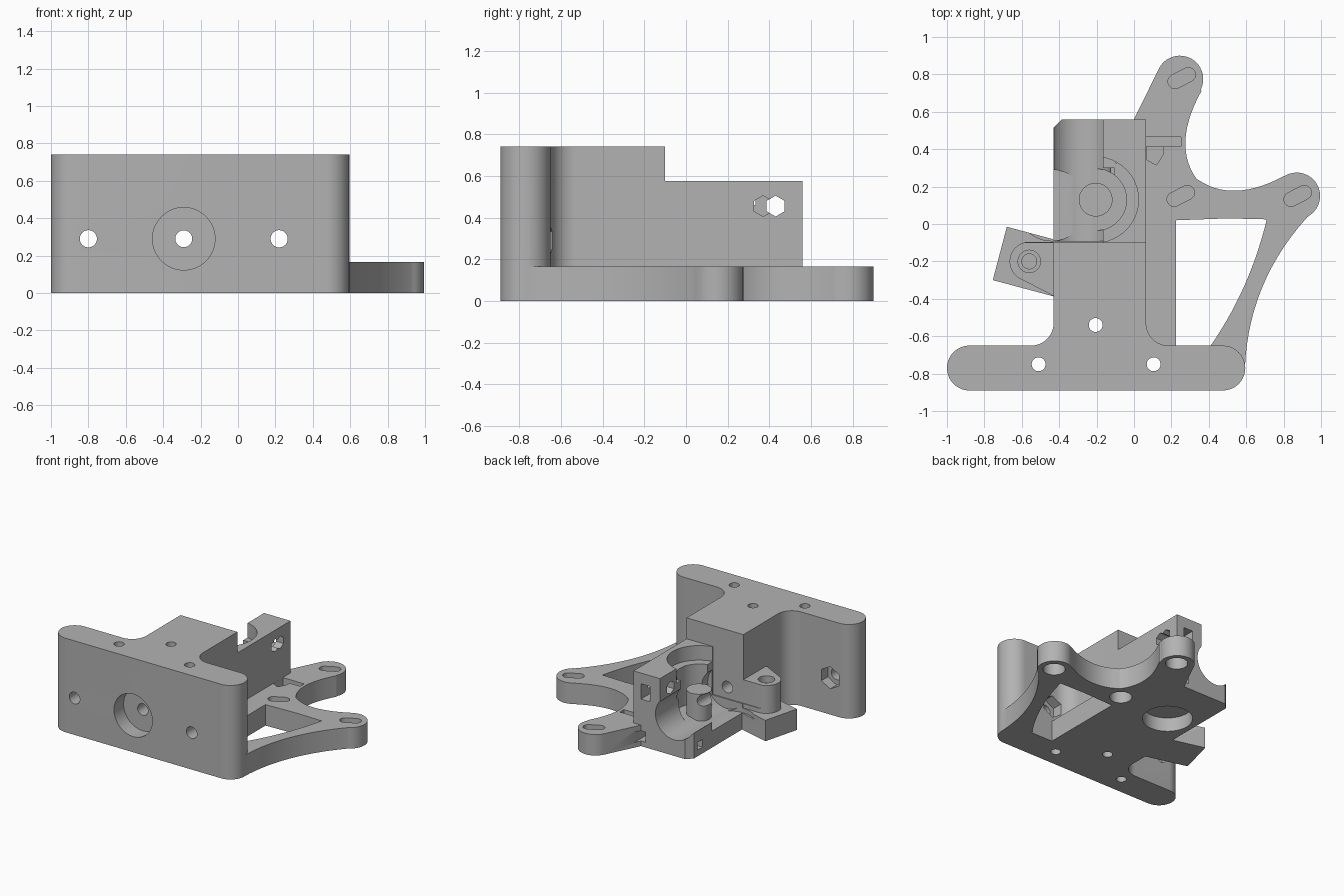
import bpy, bmesh, math
from mathutils import Matrix, Vector

cube = bpy.data.objects.get("Cube")
if cube:
    bpy.data.objects.remove(cube, do_unlink=True)

grey = bpy.data.materials.new("plain grey")
grey.use_nodes = True
grey.diffuse_color = (0.45, 0.45, 0.45, 1)
grey.node_tree.nodes["Principled BSDF"].inputs["Base Color"].default_value = (0.45, 0.45, 0.45, 1)


def finish(name, bm):
    bmesh.ops.recalc_face_normals(bm, faces=bm.faces)
    mesh = bpy.data.meshes.new(name)
    bm.to_mesh(mesh)
    bm.free()
    mesh.materials.append(grey)
    ob = bpy.data.objects.new(name, mesh)
    bpy.context.collection.objects.link(ob)
    return ob


def prism(name, pts, z0, z1):
    bm = bmesh.new()
    face = bm.faces.new([bm.verts.new((x, y, z0)) for x, y in pts])
    ext = bmesh.ops.extrude_face_region(bm, geom=[face])
    verts = [g for g in ext["geom"] if isinstance(g, bmesh.types.BMVert)]
    bmesh.ops.translate(bm, verts=verts, vec=(0, 0, z1 - z0))
    return finish(name, bm)


def box(name, x0, x1, y0, y1, z0, z1):
    return prism(name, [(x0, y0), (x1, y0), (x1, y1), (x0, y1)], z0, z1)


def rod(name, start, end, r, sides=40):
    a, b = Vector(start), Vector(end)
    bm = bmesh.new()
    turn = (b - a).to_track_quat("Z", "Y").to_matrix().to_4x4()
    bmesh.ops.create_cone(bm, cap_ends=True, segments=sides, radius1=r, radius2=r,
                          depth=(b - a).length,
                          matrix=Matrix.Translation((a + b) / 2) @ turn)
    return finish(name, bm)


def arc(cx, cy, r, a0, a1, n=20):
    angles = [math.radians(a0 + (a1 - a0) * i / n) for i in range(n + 1)]
    return [(cx + r * math.cos(a), cy + r * math.sin(a)) for a in angles]


def bow(p, mid, q, n=14):
    """Parabolic curve through three points."""
    out = []
    for i in range(n + 1):
        t = i / n
        w = ((1 - t) * (1 - 2 * t), 4 * t * (1 - t), t * (2 * t - 1))
        out.append(tuple(w[0] * p[k] + w[1] * mid[k] + w[2] * q[k] for k in (0, 1)))
    return out


def combine(target, others, operation):
    for other in others:
        mod = target.modifiers.new(operation, "BOOLEAN")
        mod.operation, mod.solver, mod.object = operation, "EXACT", other
    bpy.context.view_layer.update()
    graph = bpy.context.evaluated_depsgraph_get()
    mesh = bpy.data.meshes.new_from_object(target.evaluated_get(graph))
    target.modifiers.clear()
    target.data = mesh
    for other in others:
        bpy.data.objects.remove(other, do_unlink=True)


FLOOR, STEP, TOP = 0.165, 0.575, 0.74

# Tall T-shaped mounting block with rounded ends and fillets
tee = (arc(-0.88, -0.77, 0.12, -90, -270) + arc(-0.55, -0.53, 0.12, -90, 0)
       + [(-0.43, -0.1), (0.065, -0.1)]
       + arc(0.185, -0.53, 0.12, 180, 270) + arc(0.475, -0.77, 0.12, 90, -90))
body = prism("extruder_body", tee, 0, TOP)

# Low motor plate with two rounded arms
plate = ([(-0.2, -0.8), (-0.2, 0.56), (0, 0.56)] + arc(0.245, 0.775, 0.125, 155, -25)
         + bow((0.36, 0.71), (0.275, 0.45), (0.335, 0.24))
         + bow((0.345, 0.235), (0.55, 0.178), (0.8, 0.255))
         + arc(0.87, 0.15, 0.125, 118, -60)
         + bow((0.925, 0.035), (0.685, -0.34), (0.593, -0.77)) + [(0.4, -0.8)])
motor_plate = prism("motor_plate", plate, 0, FLOOR)
strip = box("plate_strip", 0, 0.225, -0.7, 0.2, 0, FLOOR)

# Drive housing behind the block, one corner chamfered
housing = prism("drive_housing", [(-0.43, -0.2), (0.065, -0.2), (0.065, 0.56),
                                  (-0.385, 0.56), (-0.43, 0.515)], 0, STEP)

# Tilted idler block with a rounded boss on it
idler = prism("idler_block", [(-0.68, -0.015), (-0.755, -0.3), (-0.4, -0.395), (-0.4, -0.09)], 0, FLOOR)
boss = prism("idler_boss", arc(-0.56, -0.2, 0.105, 90, 240) + [(-0.4, -0.4), (-0.4, -0.095)], 0.1, 0.385)
combine(body, [motor_plate, strip, housing, idler, boss], "UNION")

cuts = []
# Plate window
cuts.append(prism("window", [(0.225, 0.02), (0.5, 0.03)]
                  + bow((0.71, 0.025), (0.59, -0.33), (0.41, -0.65)) + [(0.225, -0.65)], -0.1, 0.3))

# Open side, gear bores and filament trough of the housing
cuts.append(box("open_side", -0.6, -0.165, -0.1, 0.7, 0.2, 0.7))
cuts.append(rod("upper_bore", (-0.205, 0.13, 0.46), (-0.205, 0.13, 0.7), 0.229, 64))
cuts.append(rod("lower_bore", (-0.205, 0.13, 0.15), (-0.205, 0.13, 0.5), 0.165, 64))
cuts.append(box("bore_pocket", -0.2, -0.105, 0.17, 0.3, 0.3, 0.5))
cuts.append(rod("trough", (-0.29, -0.09, 0.29), (-0.29, 0.7, 0.29), 0.164, 64))
cuts.append(rod("idler_bore", (-0.44, 0.1, 0.13), (-0.44, 0.1, 0.4), 0.19, 48))
cuts.append(rod("motor_recess", (-0.205, 0.13, -0.1), (-0.205, 0.13, 0.11), 0.18, 64))

# Front counterbore, filament path and two bolts with nut pockets
cuts.append(rod("counterbore", (-0.29, -1, 0.29), (-0.29, -0.77, 0.29), 0.167, 64))
cuts.append(rod("filament_path", (-0.29, -0.9, 0.29), (-0.29, 0, 0.29), 0.045))
for x in (-0.8, 0.22):
    cuts.append(rod("bolt_hole", (x, -1, 0.29), (x, -0.5, 0.29), 0.046))
    cuts.append(rod("nut_pocket", (x, -0.73, 0.29), (x, -0.52, 0.29), 0.088, 6))

# Vertical bolt holes
for x, y in ((-0.51, -0.75), (0.105, -0.75), (-0.205, -0.54)):
    cuts.append(rod("vertical_hole", (x, y, -0.1), (x, y, 0.9), 0.037))

# Slanted motor slots above, round recesses below
for x, y in ((0.255, 0.78), (0.25, 0.15), (0.875, 0.15)):
    c, s = math.cos(math.radians(27)), math.sin(math.radians(27))
    slot = (arc(x + 0.04 * c, y + 0.04 * s, 0.038, -63, 117, 10)
            + arc(x - 0.04 * c, y - 0.04 * s, 0.038, 117, 297, 10))
    cuts.append(prism("motor_slot", slot, 0.12, 0.3))
    cuts.append(rod("screw_recess", (x, y, -0.1), (x, y, 0.1), 0.08))

# Idler screws: cross holes, nut slots and rear windows
cuts.append(rod("cross_hole", (-0.3, 0.43, 0.455), (0.2, 0.43, 0.455), 0.05, 6))
cuts.append(rod("cross_nut", (-0.1, 0.37, 0.455), (0.2, 0.37, 0.455), 0.05, 6))
cuts.append(box("upper_window", -0.08, 0.0, 0.4, 0.7, 0.37, 0.49))
cuts.append(box("lower_window", -0.04, 0.025, 0.4, 0.7, 0.04, 0.12))
cuts.append(box("plate_slot", 0.065, 0.25, 0.415, 0.465, 0.05, 0.3))
cuts.append(prism("plate_notch", [(0.066, 0.42), (0.16, 0.42), (0.155, 0.37), (0.12, 0.315), (0.066, 0.345)], 0.06, 0.3))
cuts.append(box("edge_slot", -0.6, -0.3, 0.41, 0.47, 0.05, 0.11))

# Stepped hole in the boss
cuts.append(rod("boss_step", (-0.56, -0.2, 0.33), (-0.56, -0.2, 0.5), 0.06))
cuts.append(rod("boss_hole", (-0.56, -0.2, 0.1), (-0.56, -0.2, 0.5), 0.04))
combine(body, cuts, "DIFFERENCE")

# Post in the bore, grooved for the filament
post = rod("gear_post", (-0.205, 0.13, 0.112), (-0.205, 0.13, 0.34), 0.09)
combine(post, [rod("groove", (-0.29, -0.1, 0.29), (-0.29, 0.5, 0.29), 0.046)], "DIFFERENCE")

for ob in (body, post):
    bpy.ops.object.select_all(action="DESELECT")
    ob.select_set(True)
    bpy.context.view_layer.objects.active = ob
    bpy.ops.object.shade_smooth_by_angle(angle=math.radians(30))
